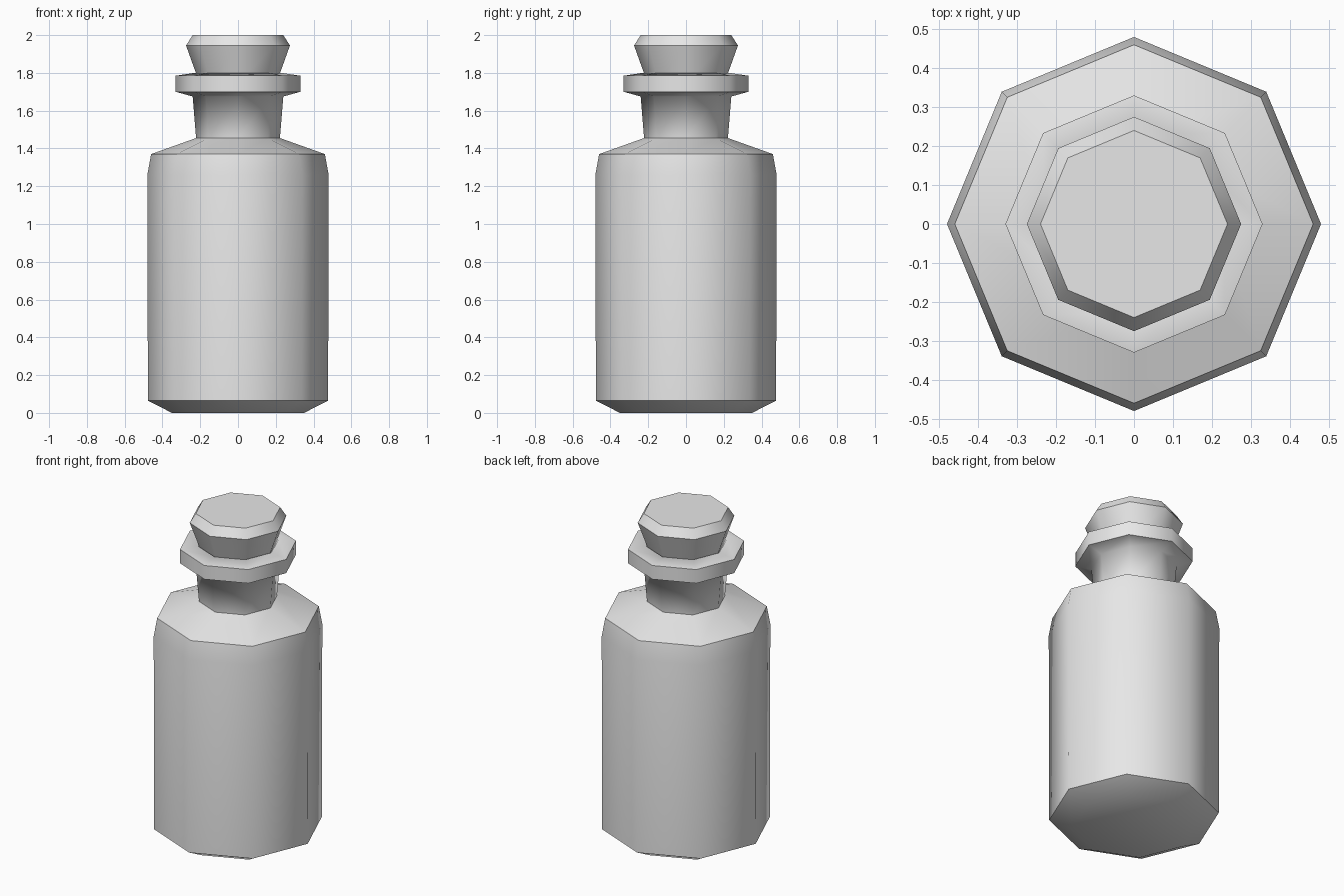
import bpy
import bmesh
from math import cos, sin, tau

SIDES = 8

cube = bpy.data.objects.get("Cube")
if cube:
    bpy.data.objects.remove(cube, do_unlink=True)

grey = bpy.data.materials.new("plain_grey")
grey.use_nodes = True
colour = (0.8, 0.8, 0.8, 1.0)
grey.diffuse_color = colour
grey.node_tree.nodes["Principled BSDF"].inputs["Base Color"].default_value = colour


def lathe(name, profile):
    """Eight-sided turned solid from (radius, height, crisp edge) rows."""
    bm = bmesh.new()
    rings = []
    for radius, height, _ in profile:
        rings.append([bm.verts.new((radius * cos(tau * i / SIDES),
                                    radius * sin(tau * i / SIDES), height))
                      for i in range(SIDES)])
    for low, high in zip(rings, rings[1:]):
        for i in range(SIDES):
            j = (i + 1) % SIDES
            bm.faces.new((low[i], low[j], high[j], high[i]))
    bm.faces.new(rings[0][::-1])
    bm.faces.new(rings[-1])
    for face in bm.faces:
        face.smooth = True
    # Facets blend around the body; only selected rings stay crisp
    for ring, (_, _, crisp) in zip(rings, profile):
        for i in range(SIDES):
            edge = bm.edges.get((ring[i], ring[(i + 1) % SIDES]))
            edge.smooth = not crisp
    mesh = bpy.data.meshes.new(name)
    bm.to_mesh(mesh)
    bm.free()
    mesh.materials.append(grey)
    obj = bpy.data.objects.new(name, mesh)
    bpy.context.collection.objects.link(obj)
    return obj


# Bottle: chamfered base, body, shoulder, flared neck and lip
lathe("bottle", [
    (0.35, 0.0, False),
    (0.477, 0.065, True),
    (0.48, 1.26, False),
    (0.46, 1.37, True),
    (0.222, 1.455, True),
    (0.24, 1.675, False),
    (0.33, 1.70, True),
    (0.33, 1.785, True),
    (0.23, 1.80, False),
    (0.20, 1.76, False),
])

# Stopper: tapered plug with a chamfered flat top
lathe("stopper", [
    (0.205, 1.75, True),
    (0.275, 1.945, True),
    (0.24, 2.0, True),
])
